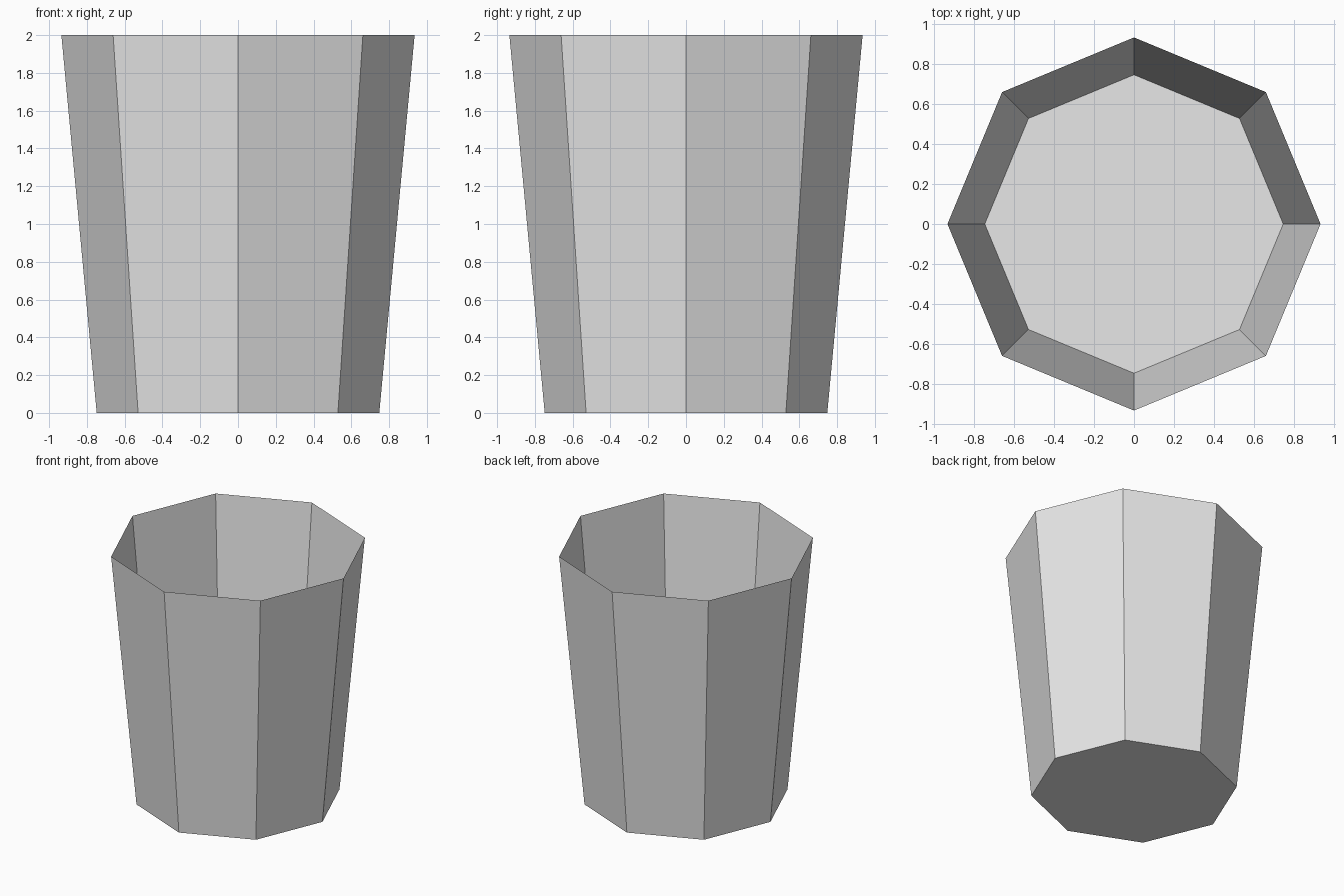
import bpy
import bmesh

SIDES = 8
HEIGHT = 2.0
BASE_RADIUS = 0.748
RIM_RADIUS = 0.935

# Remove the default cube
cube = bpy.data.objects.get("Cube")
if cube:
    bpy.data.objects.remove(cube, do_unlink=True)

# Light grey material
grey = bpy.data.materials.new("light_grey")
grey.use_nodes = True
colour = (0.8, 0.8, 0.8, 1.0)
grey.diffuse_color = colour
grey.node_tree.nodes["Principled BSDF"].inputs["Base Color"].default_value = colour

# Tapered eight-sided cup: a closed cone frustum
bm = bmesh.new()
bmesh.ops.create_cone(bm, cap_ends=True, cap_tris=False, segments=SIDES,
                      radius1=BASE_RADIUS, radius2=RIM_RADIUS, depth=HEIGHT)
bmesh.ops.translate(bm, verts=bm.verts, vec=(0, 0, HEIGHT / 2))
bmesh.ops.recalc_face_normals(bm, faces=bm.faces)

# Open the top, leaving thin walls and a floor
lid = [f for f in bm.faces if f.normal.z > 0.9]
bmesh.ops.delete(bm, geom=lid, context='FACES_ONLY')

mesh = bpy.data.meshes.new("cup")
bm.to_mesh(mesh)
bm.free()
mesh.materials.append(grey)
cup = bpy.data.objects.new("cup", mesh)
bpy.context.collection.objects.link(cup)
